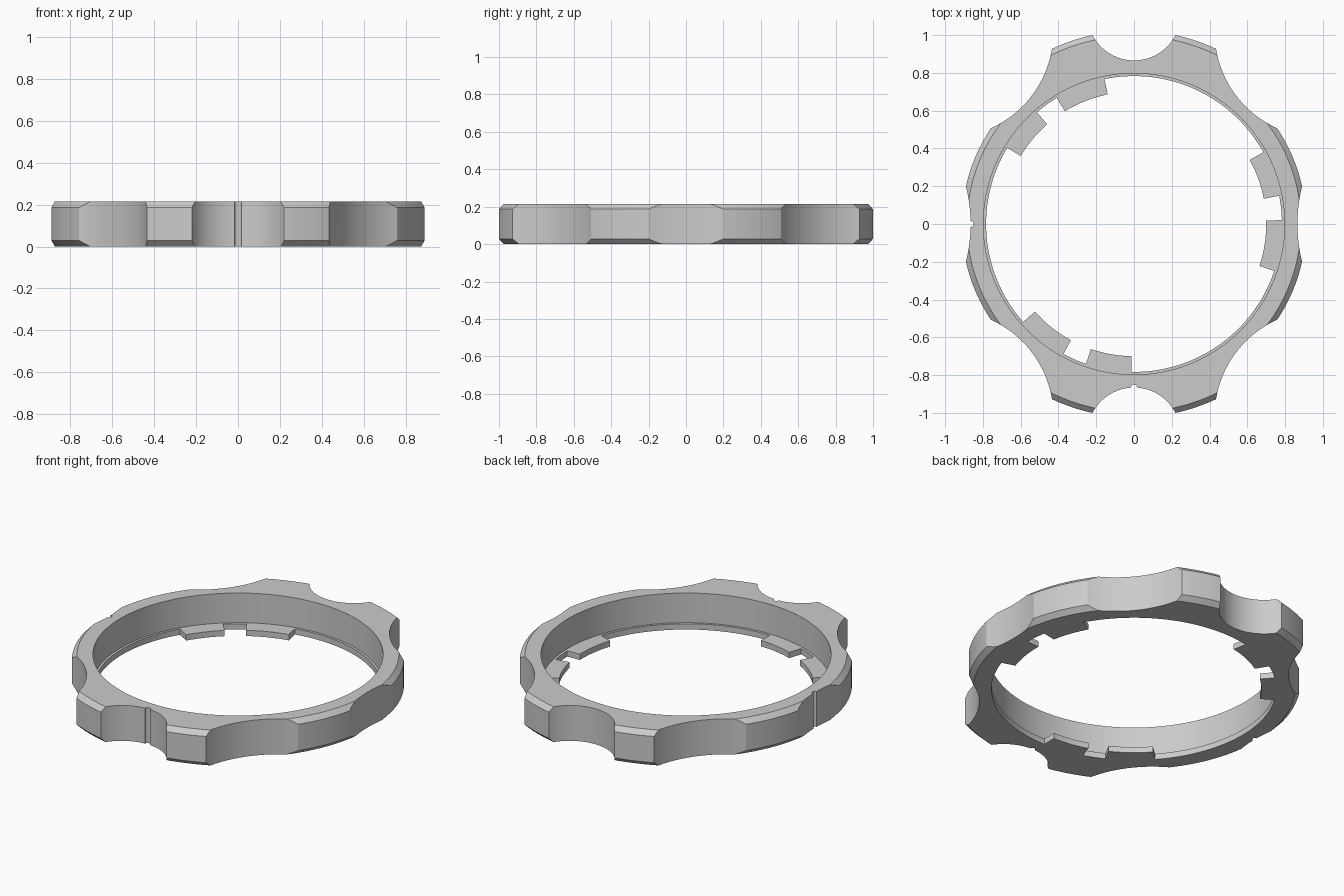
import bpy
import bmesh
from math import sin, cos, radians, pi

cube = bpy.data.objects.get("Cube")
if cube:
    bpy.data.objects.remove(cube, do_unlink=True)

HEIGHT, CHAMFER = 0.215, 0.028
BORE, LIP, LIP_TOP = 0.797, 0.783, 0.035

grey = bpy.data.materials.new("plain grey")
grey.use_nodes = True
grey.diffuse_color = (0.6, 0.6, 0.6, 1)
grey.node_tree.nodes["Principled BSDF"].inputs["Base Color"].default_value = grey.diffuse_color


def finish(name, bm):
    bmesh.ops.recalc_face_normals(bm, faces=bm.faces)
    mesh = bpy.data.meshes.new(name)
    bm.to_mesh(mesh)
    bm.free()
    mesh.materials.append(grey)
    obj = bpy.data.objects.new(name, mesh)
    bpy.context.collection.objects.link(obj)
    return obj


def bridge(bm, rings, closed):
    """Skin a row of equal cross-sections, capping the ends of an open row."""
    loops = [[bm.verts.new(p) for p in ring] for ring in rings]
    n = len(loops[0])
    for i in range(len(loops) if closed else len(loops) - 1):
        a, b = loops[i], loops[(i + 1) % len(loops)]
        for j in range(n):
            k = (j + 1) % n
            bm.faces.new((a[j], a[k], b[k], b[j]))
    if not closed:
        bm.faces.new(loops[0])
        bm.faces.new(loops[-1])


def section(profile, angle):
    return [(r * cos(angle), r * sin(angle), z) for r, z in profile]


# Ring body: lathe with taller lobes at front and back
def body_profile(angle):
    outer = 1.024 if abs(sin(angle)) > 0.715 else 0.912
    return [(LIP, 0), (outer - CHAMFER, 0), (outer, CHAMFER),
            (outer, HEIGHT - CHAMFER), (outer - CHAMFER, HEIGHT),
            (BORE, HEIGHT), (BORE, LIP_TOP), (LIP, LIP_TOP)]


steps = 240
angles = [2 * pi * (i + 0.5) / steps for i in range(steps)]
bm = bmesh.new()
bridge(bm, [section(body_profile(a), a) for a in angles], True)
ring = finish("ring_body", bm)


# Round cuts in the rim
def cut(x, y, radius, sides):
    cutter_bm = bmesh.new()
    bmesh.ops.create_cone(cutter_bm, cap_ends=True, segments=sides,
                          radius1=radius, radius2=radius, depth=1)
    bmesh.ops.translate(cutter_bm, verts=cutter_bm.verts, vec=(x, y, 0.1))
    cutter = finish("rim_cutter", cutter_bm)
    cutter.hide_render = True
    mod = ring.modifiers.new("rim_cut", 'BOOLEAN')
    mod.operation, mod.solver, mod.object = 'DIFFERENCE', 'EXACT', cutter
    bpy.context.view_layer.objects.active = ring
    bpy.ops.object.modifier_apply(modifier=mod.name)
    bpy.data.objects.remove(cutter, do_unlink=True)


for s in (-1, 1):
    cut(0, s * 1.113, 0.247, 96)       # deep front and back notches
    cut(s * 1.675, 0, 0.81, 256)       # shallow side hollows
    for t in (-1, 1):
        cut(s * 0.987, t * 1.018, 0.56, 160)   # diagonal scallops

# Small index grooves
cut(0, -0.866, 0.016, 16)
cut(-0.865, 0, 0.016, 16)

# Bayonet tabs: three pairs around the bore
tab_profile = [(0.70, 0), (LIP + 0.001, 0), (LIP + 0.001, LIP_TOP), (0.70, LIP_TOP)]
tabs = []
for turn in (0, 120, 240):
    for start, end in ((-18.5, 1.5), (11, 29)):
        bm = bmesh.new()
        bridge(bm, [section(tab_profile, radians(turn + start + (end - start) * i / 12))
                    for i in range(13)], False)
        tabs.append(finish("bayonet_tab", bm))

# Smooth curved walls, keep edges sharp
bpy.ops.object.select_all(action='DESELECT')
for obj in [ring] + tabs:
    obj.select_set(True)
bpy.context.view_layer.objects.active = ring
bpy.ops.object.shade_smooth_by_angle(angle=radians(20))
